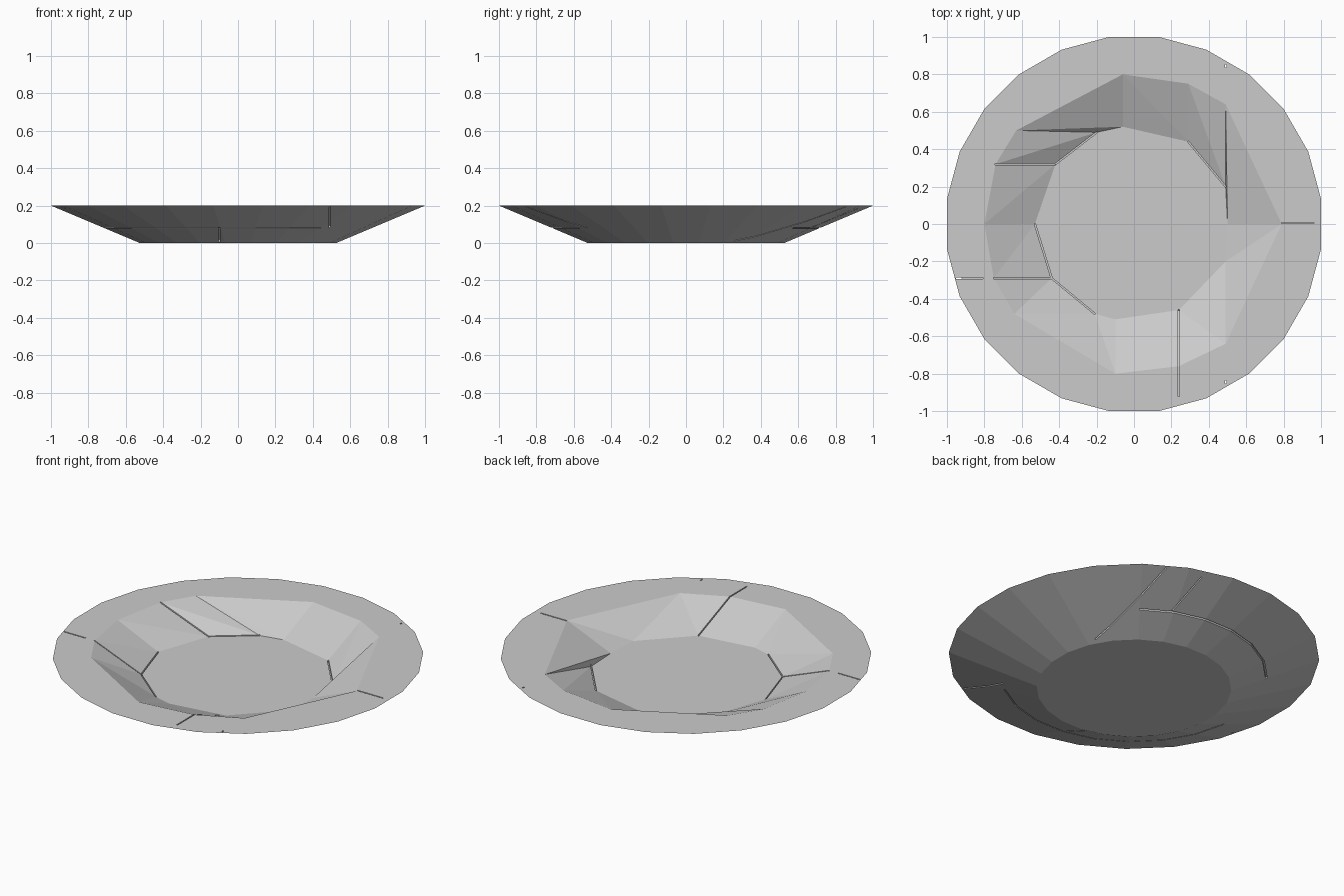
import bpy, bmesh
from math import sin, cos, pi, sqrt
from mathutils import Vector, Matrix

if "Cube" in bpy.data.objects:
    bpy.data.objects.remove(bpy.data.objects["Cube"])

TOP, FLOOR, SIDES = 0.2, 0.08, 24
BASE_R, RIM_R = 0.53, 1.009

grey = bpy.data.materials.new("stone grey")
grey.use_nodes = True
colour = (0.6, 0.6, 0.6, 1)
grey.diffuse_color = colour
grey.node_tree.nodes["Principled BSDF"].inputs["Base Color"].default_value = colour


def make_object(name, bm):
    mesh = bpy.data.meshes.new(name)
    bmesh.ops.recalc_face_normals(bm, faces=bm.faces)
    bm.to_mesh(mesh)
    bm.free()
    mesh.materials.append(grey)
    obj = bpy.data.objects.new(name, mesh)
    bpy.context.collection.objects.link(obj)
    return obj


def radius(z):
    return BASE_R + (RIM_R - BASE_R) * z / TOP


def ring_points(z):
    r = radius(z)
    return [Vector((r * cos((i + .5) * 2 * pi / SIDES),
                    r * sin((i + .5) * 2 * pi / SIDES), z)) for i in range(SIDES)]


def bridge(bm, a, b):
    """Join two equal loops, splitting each band into triangles."""
    for i in range(len(a)):
        j = (i + 1) % len(a)
        bm.faces.new((a[i], a[j], b[j]))
        bm.faces.new((a[i], b[j], b[i]))


# Irregular well outline, clockwise: rim edge and the matching floor corner
rim_xy = [(-.06, .8), (.29, .75), (.49, .64), (.79, 0), (.49, -.64), (.24, -.76),
          (-.1, -.8), (-.64, -.48), (-.75, -.29), (-.8, 0), (-.74, .32), (-.63, .5)]
floor_xy = [(-.06, .52), (.29, .44), (.49, .2), (.5, 0), (.49, -.2), (.24, -.46),
            (-.1, -.51), (-.21, -.48), (-.44, -.29), (-.53, 0), (-.42, .32), (-.2, .49)]
rim = [Vector((*p, TOP)) for p in rim_xy]
floor = [Vector((*p, FLOOR)) for p in floor_xy]

# Dish body: base, flared side, flat rim and faceted well
bm = bmesh.new()
base = [bm.verts.new(p) for p in ring_points(0)]
lip = [bm.verts.new(p) for p in ring_points(TOP)]
well_top = [bm.verts.new(p) for p in rim]
well_floor = [bm.verts.new(p) for p in floor]
bm.faces.new(base)
for i in range(SIDES):
    j = (i + 1) % SIDES
    bm.faces.new((base[i], base[j], lip[j], lip[i]))
bridge(bm, well_top, well_floor)
bm.faces.new(well_floor)
loops = [[bm.edges.get((l[i - 1], l[i])) for i in range(len(l))] for l in (lip, well_top)]
bmesh.ops.triangle_fill(bm, edges=loops[0] + loops[1], use_beauty=True)
dish = make_object("dish", bm)

# Thin cutters for the cracks
cuts = bmesh.new()


def crack(a, b, width=.007, depth=.03):
    a, b = Vector(a), Vector(b)
    along = (b - a).normalized()
    side = along.cross(Vector((0, 0, 1))).normalized()
    frame = Matrix((along, side, along.cross(side))).transposed().to_4x4()
    size = Matrix.Diagonal(((b - a).length + .004, width, depth, 1))
    bmesh.ops.create_cube(cuts, size=1,
                          matrix=Matrix.Translation((a + b) / 2) @ frame @ size)


# Cracks on the well wall and around the floor
for i in (5, 8, 10):
    crack(rim[i], floor[i])
for i in (1, 7, 8, 10):
    crack(floor[i], floor[(i + 1) % len(floor)])
# Cracks across the flat rim
crack((.79, .005, TOP), (.96, .005, TOP))
crack((.24, -.76, TOP), (.24, -.92, TOP))
crack((-.81, -.29, TOP), (-.95, -.29, TOP))


def side_crack(x, sign, z0, z1, steps=3):
    """Follow the flared side in a plane of constant x."""
    zs = [z0 + (z1 - z0) * i / steps for i in range(steps + 1)]
    pts = [(x, sign * sqrt(radius(z) ** 2 - x * x), z) for z in zs]
    for a, b in zip(pts, pts[1:]):
        crack(a, b)


# Cracks on the outer side
side_crack(-.1, -1, .005, FLOOR)
side_crack(.49, -1, FLOOR, TOP - .01)
side_crack(.49, 1, .01, TOP - .01)
side_crack(.29, 1, FLOOR, TOP - .02)
ring = ring_points(FLOOR)
for i in range(SIDES):
    a, b = ring[i - 1], ring[i]
    if max(a.x, b.x) < .52 and not (a.x < -.1 and 0 < a.y < .5):
        crack(a, b, width=.009, depth=.02)

cutter = make_object("crack_cutter", cuts)
cutter.hide_render = True
cutter.hide_viewport = True

cut = dish.modifiers.new("cracks", 'BOOLEAN')
cut.operation = 'DIFFERENCE'
cut.solver = 'EXACT'
cut.use_self = True
cut.object = cutter
